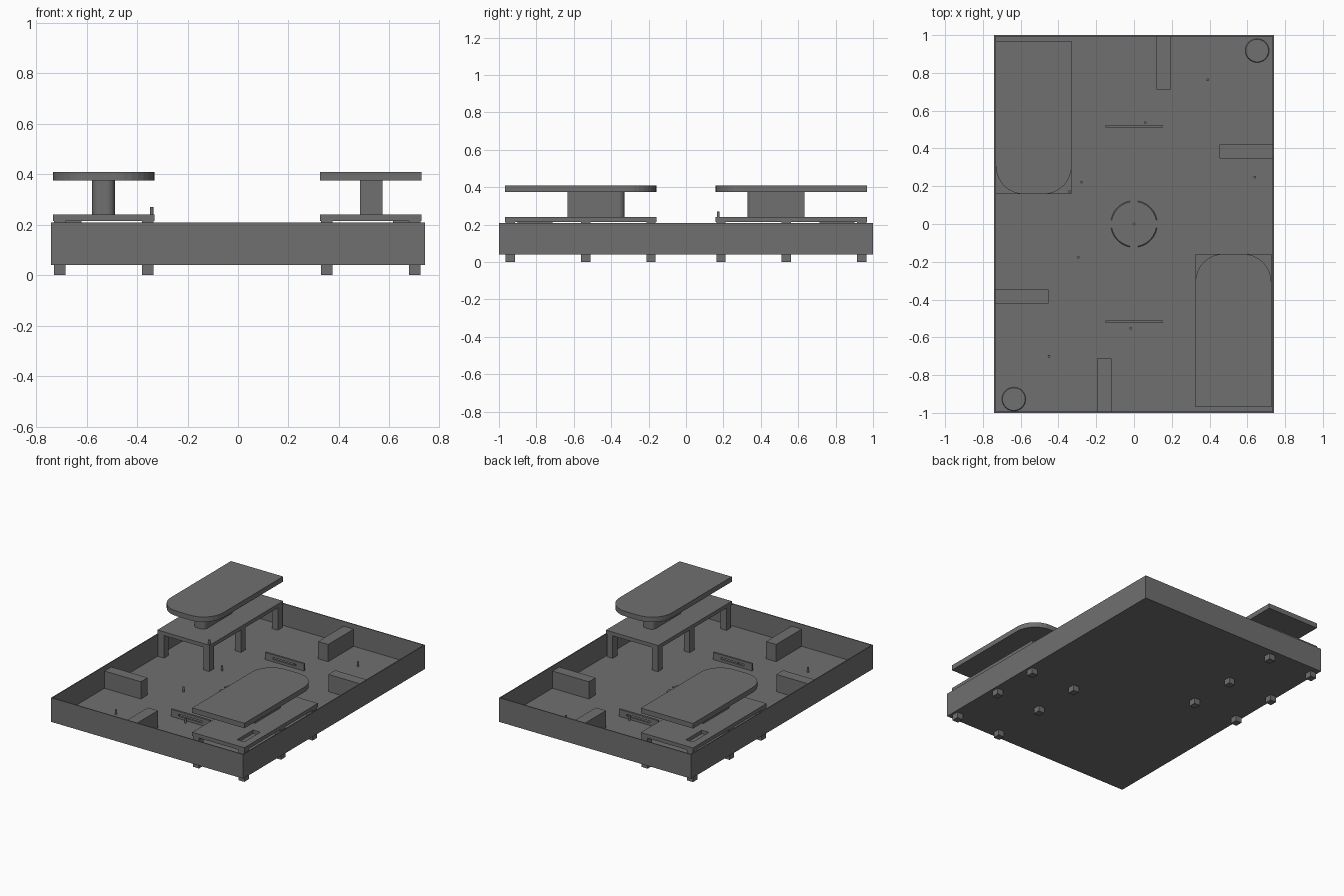
import bpy, bmesh, math
from mathutils import Matrix

if "Cube" in bpy.data.objects:
    bpy.data.objects.remove(bpy.data.objects["Cube"])

FLOOR = 0.055
DARK = bpy.data.materials.new("dark_grey")
DARK.diffuse_color = (0.16, 0.16, 0.16, 1)
DARK.use_nodes = True
DARK.node_tree.nodes["Principled BSDF"].inputs["Base Color"].default_value = DARK.diffuse_color


def finish(name, bm, turn=False, dx=0):
    # turn = half-turn copy about the board centre, nudged by dx
    if turn:
        bmesh.ops.rotate(bm, verts=bm.verts, cent=(0, 0, 0),
                         matrix=Matrix.Rotation(math.pi, 3, 'Z'))
        bmesh.ops.translate(bm, verts=bm.verts, vec=(dx, 0, 0))
    bmesh.ops.recalc_face_normals(bm, faces=bm.faces)
    me = bpy.data.meshes.new(name)
    bm.to_mesh(me)
    bm.free()
    me.materials.append(DARK)
    ob = bpy.data.objects.new(name, me)
    bpy.context.collection.objects.link(ob)
    return ob


def box(name, x0, x1, y0, y1, z0, z1, turn=False, dx=0):
    bm = bmesh.new()
    bmesh.ops.create_cube(bm, size=1)
    for v in bm.verts:
        v.co = (x1 if v.co.x > 0 else x0, y1 if v.co.y > 0 else y0, z1 if v.co.z > 0 else z0)
    return finish(name, bm, turn, dx)


def cut_slot(ob, name, *dims, turn, dx=0):
    cutter = box(name, *dims, turn=turn, dx=dx)
    cutter.hide_render = True
    cutter.hide_viewport = True
    mod = ob.modifiers.new("slot", 'BOOLEAN')
    mod.operation = 'DIFFERENCE'
    mod.solver = 'EXACT'
    mod.object = cutter


def disc(name, x, y, r, z0, z1, n=32, top=None):
    bm = bmesh.new()
    bmesh.ops.create_cone(bm, cap_ends=True, segments=n, radius1=r, radius2=top or r,
                          depth=z1 - z0, matrix=Matrix.Translation((x, y, (z0 + z1) / 2)))
    return finish(name, bm)


def round_end(name, x0, x1, y0, y1, r, z0, z1, turn, dx):
    # rectangle whose two corners at y0 are rounded, extruded upward
    pts = [(x1, y1), (x0, y1)]
    for cx, start in ((x0 + r, 180), (x1 - r, 270)):
        for i in range(9):
            a = math.radians(start + i * 90 / 8)
            pts.append((cx + r * math.cos(a), y0 + r + r * math.sin(a)))
    bm = bmesh.new()
    face = bm.faces.new([bm.verts.new((x, y, z0)) for x, y in pts])
    ext = bmesh.ops.extrude_face_region(bm, geom=[face])
    for v in ext['geom']:
        if isinstance(v, bmesh.types.BMVert):
            v.co.z = z1
    return finish(name, bm, turn, dx)


def quarter(name, turn_deg, gap, r, h):
    # sloped-edge quarter disc, leaving a cross-shaped gap at the centre
    bm = bmesh.new()
    rings = []
    for rad, z in ((r, FLOOR - 0.002), (r - 0.006, FLOOR + h)):
        a0 = math.asin(gap / rad)
        pts = [(gap, gap)]
        for i in range(9):
            a = a0 + (math.pi / 2 - 2 * a0) * i / 8
            pts.append((rad * math.cos(a), rad * math.sin(a)))
        rings.append([bm.verts.new((x, y, z)) for x, y in pts])
    n = len(rings[0])
    bm.faces.new(rings[0])
    bm.faces.new(rings[1])
    for i in range(n):
        j = (i + 1) % n
        bm.faces.new((rings[0][i], rings[0][j], rings[1][j], rings[1][i]))
    bmesh.ops.rotate(bm, verts=bm.verts, cent=(0, 0, 0),
                     matrix=Matrix.Rotation(math.radians(turn_deg), 3, 'Z'))
    return finish(name, bm)


# Open tray
bm = bmesh.new()
bmesh.ops.create_cube(bm, size=1)
for v in bm.verts:
    v.co = (v.co.x * 1.48, v.co.y * 2, 0.208 if v.co.z > 0 else 0.04)
bm.normal_update()
top = max(bm.faces, key=lambda f: f.calc_center_median().z)
bmesh.ops.inset_region(bm, faces=[top], thickness=0.009)
ext = bmesh.ops.extrude_discrete_faces(bm, faces=[top])
for v in ext['faces'][0].verts:
    v.co.z = FLOOR
finish("tray", bm)

for turn, side in ((False, "rear"), (True, "front")):
    d = dict(turn=turn, dx=-0.005)
    # Raised platform with a slot
    deck = box(side + "_platform", -0.732, -0.33, 0.158, 0.968, 0.214, 0.24, **d)
    cut_slot(deck, side + "_slot_cutter", -0.68, -0.625, 0.72, 0.895, 0.2, 0.26, **d)
    box(side + "_slot_base", -0.685, -0.62, 0.715, 0.9, 0.207, 0.216, **d)
    # Legs pass through the tray floor
    for x in (-0.706, -0.357):
        for y in (0.187, 0.536, 0.94):
            box(side + "_leg", x - 0.023, x + 0.023, y - 0.025, y + 0.025, 0, 0.216, **d)
    # Upper storey
    round_end(side + "_pedestal", -0.578, -0.488, 0.328, 0.634, 0.03, 0.239, 0.376, **d)
    round_end(side + "_upper_plate", -0.732, -0.33, 0.158, 0.968, 0.15, 0.375, 0.41, **d)
    # Wall blocks and slotted low fence
    box(side + "_wall_block", 0.118, 0.196, 0.712, 0.993, FLOOR - 0.005, 0.175, turn=turn)
    box(side + "_side_block", 0.453, 0.733, 0.347, 0.422, FLOOR - 0.005, 0.175, turn=turn)
    fence = box(side + "_low_fence", -0.15, 0.15, 0.511, 0.525, FLOOR - 0.005, 0.105, turn=turn)
    cut_slot(fence, side + "_fence_cutter", -0.09, 0.09, 0.5, 0.54, 0.072, 0.085, turn=turn)

# Shallow floor markers
disc("rear_corner_marker", 0.652, 0.918, 0.064, FLOOR - 0.002, FLOOR + 0.006, top=0.06)
disc("front_corner_marker", -0.636, -0.927, 0.064, FLOOR - 0.002, FLOOR + 0.006, top=0.06)
for k in range(4):
    quarter("centre_marker_quarter", k * 90, 0.02, 0.125, 0.006)

# Small pegs
for x, y in ((0.39, 0.763), (0.64, 0.248), (-0.278, 0.222), (-0.296, -0.176), (-0.018, -0.552),
             (-0.45, -0.7), (0.06, 0.536), (0, 0)):
    disc("peg", x, y, 0.007, FLOOR - 0.002, 0.088, 12)
disc("platform_peg", -0.342, 0.172, 0.007, 0.238, 0.27, 12)
